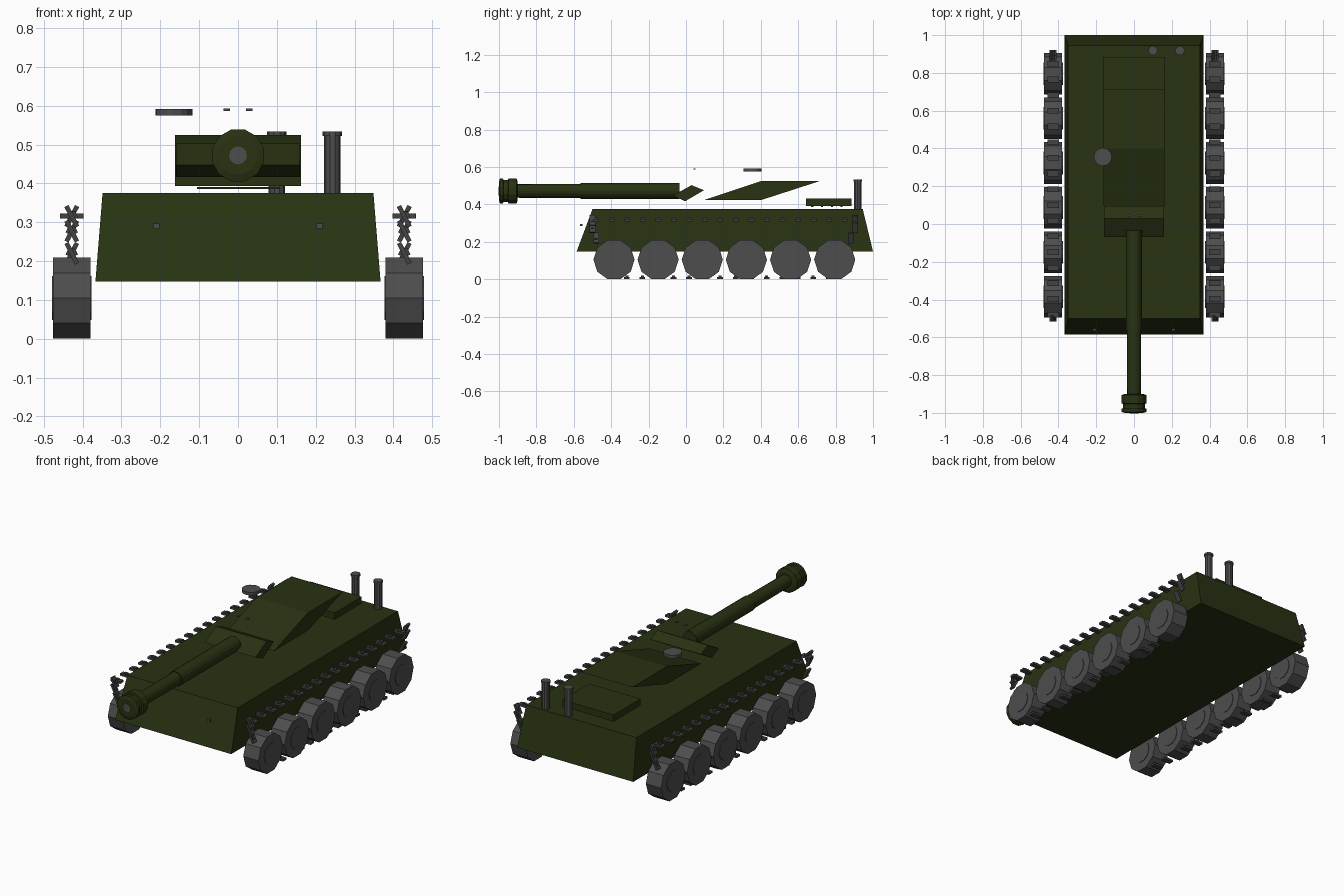
import bpy, bmesh, math
from mathutils import Matrix, Vector

if "Cube" in bpy.data.objects:
    bpy.data.objects.remove(bpy.data.objects["Cube"])


def mat(name, col):
    m = bpy.data.materials.new(name)
    m.diffuse_color = (*col, 1)
    m.use_nodes = True
    m.node_tree.nodes["Principled BSDF"].inputs["Base Color"].default_value = m.diffuse_color
    return m


GREEN = mat("olive green", (0.021, 0.032, 0.006))
GREY = mat("steel grey", (0.075, 0.075, 0.075))
TRACK = mat("track grey", (0.055, 0.055, 0.055))


def finish(bm, name, material):
    bmesh.ops.recalc_face_normals(bm, faces=bm.faces)
    me = bpy.data.meshes.new(name)
    bm.to_mesh(me)
    bm.free()
    me.materials.append(material)
    ob = bpy.data.objects.new(name, me)
    bpy.context.collection.objects.link(ob)
    return ob


def add_box(bm, c, s, rot=Matrix()):
    m = Matrix.Translation(c) @ rot @ Matrix.Diagonal((*s, 1))
    return bmesh.ops.create_cube(bm, size=1, matrix=m)


def box(name, c, s, material):
    bm = bmesh.new()
    add_box(bm, c, s)
    return finish(bm, name, material)


def prism(name, profile, half, material):
    # side profile (y, z) extruded across x
    bm = bmesh.new()
    a = [bm.verts.new((-half, y, z)) for y, z in profile]
    f = bm.faces.new(a)
    r = bmesh.ops.extrude_face_region(bm, geom=[f])
    vs = [v for v in r["geom"] if isinstance(v, bmesh.types.BMVert)]
    bmesh.ops.translate(bm, verts=vs, vec=(2 * half, 0, 0))
    return finish(bm, name, material)


def lathe(name, origin, axis, profile, n, material, phase=0.0):
    # (radius, distance) rings turned about an axis
    bm = bmesh.new()
    q = Vector((0, 0, 1)).rotation_difference(Vector(axis)).to_matrix()
    rings = []
    for r, d in profile:
        ring = []
        for i in range(n):
            t = 2 * math.pi * (i + phase) / n
            p = Vector((r * math.cos(t), r * math.sin(t), d))
            ring.append(bm.verts.new(q @ p + Vector(origin)))
        rings.append(ring)
    for a, b in zip(rings, rings[1:]):
        for i in range(n):
            j = (i + 1) % n
            bm.faces.new((a[i], a[j], b[j], b[i]))
    bm.faces.new(rings[0])
    bm.faces.new(rings[-1])
    return finish(bm, name, material)


# hull: tapered on every side
hull = prism("hull", [(-0.585, 0.148), (1.0, 0.148), (0.945, 0.375), (-0.5, 0.375)], 0.367, GREEN)
for v in hull.data.vertices:
    if v.co.z > 0.3:
        v.co.x *= 0.95

# turret, mantlet and engine deck
prism("turret", [(0.095, 0.423), (0.4, 0.423), (0.715, 0.525), (0.4, 0.525)], 0.162, GREEN)
prism("mantlet", [(-0.07, 0.448), (-0.005, 0.417), (0.096, 0.476), (0.03, 0.503)], 0.16, GREEN)
box("engine_deck", (0, 0.763, 0.412), (0.324, 0.243, 0.038), GREEN)
for i, y in enumerate((0.675, 0.727, 0.78, 0.832)):
    box(f"deck_vent_{i}", (0, y, 0.388), (0.21, 0.012, 0.005), GREEN)

# gun, stepped from muzzle to breech
lathe("gun_barrel", (0, 0, 0.472), (0, 1, 0),
      [(0.036, -0.92), (0.038, -0.565), (0.043, -0.565), (0.043, -0.035)], 16, GREEN)
lathe("muzzle_brake", (0, 0, 0.472), (0, 1, 0),
      [(0.05, -1.0), (0.069, -0.995), (0.069, -0.978), (0.06, -0.976), (0.06, -0.952),
       (0.069, -0.95), (0.069, -0.906), (0.05, -0.9)], 12, GREEN, 0.5)
lathe("gun_bore", (0, 0, 0.472), (0, 1, 0), [(0.023, -1.002), (0.023, -0.99)], 12, GREY)

# hatch, sights, exhausts, headlights
lathe("hatch", (-0.165, 0.355, 0.575), (0, 0, 1), [(0.048, 0), (0.048, 0.017)], 16, GREY)
for s in (-1, 1):
    box("sight", (s * 0.029, 0.045, 0.59), (0.016, 0.012, 0.006), GREY)
    box("headlight", (s * 0.21, -0.56, 0.29), (0.015, 0.014, 0.013), GREY)
for x in (0.1, 0.243):
    lathe("exhaust", (x, 0.918, 0.372), (0, 0, 1),
          [(0.021, 0), (0.021, 0.15), (0.025, 0.15), (0.025, 0.162)], 10, GREY)


# one track link: plate with a guide block on each face
def link(bm, x, y, z, tilt=0.0):
    rot = Matrix.Rotation(tilt, 4, 'Y')
    add_box(bm, (x, y, z), (0.06, 0.03, 0.012), rot)
    c = Vector((x, y, z)) + rot @ Vector((0, 0, 0.009))
    add_box(bm, c, (0.02, 0.016, 0.008), rot)


for s, side in ((-1, "left"), (1, "right")):
    # road wheels with slightly raised hubs
    for i in range(6):
        lathe(f"{side}_wheel_{i}", (s * 0.428, -0.385 + 0.236 * i, 0.105), (1, 0, 0),
              [(0.03, -0.051), (0.06, -0.051), (0.06, -0.048), (0.11, -0.048), (0.11, 0.048),
               (0.06, 0.048), (0.06, 0.051), (0.03, 0.051)], 10, GREY,
              0.5)
    # track: top run, bottom run and twisted links at the ends
    bm = bmesh.new()
    x = s * 0.428
    for k in range(17):
        link(bm, x, -0.48 + 0.083 * k, 0.316)
    for k in range(15):
        link(bm, x, -0.399 + 0.083 * k, 0.007)
    for y, z, t in ((-0.48, 0.22, 1.1), (-0.5, 0.277, 1.1), (-0.5, 0.315, 1.1),
                    (0.88, 0.22, -1.1), (0.905, 0.277, -1.1), (0.905, 0.315, -1.1)):
        link(bm, x, y, z, t)
    finish(bm, f"{side}_track", TRACK)
